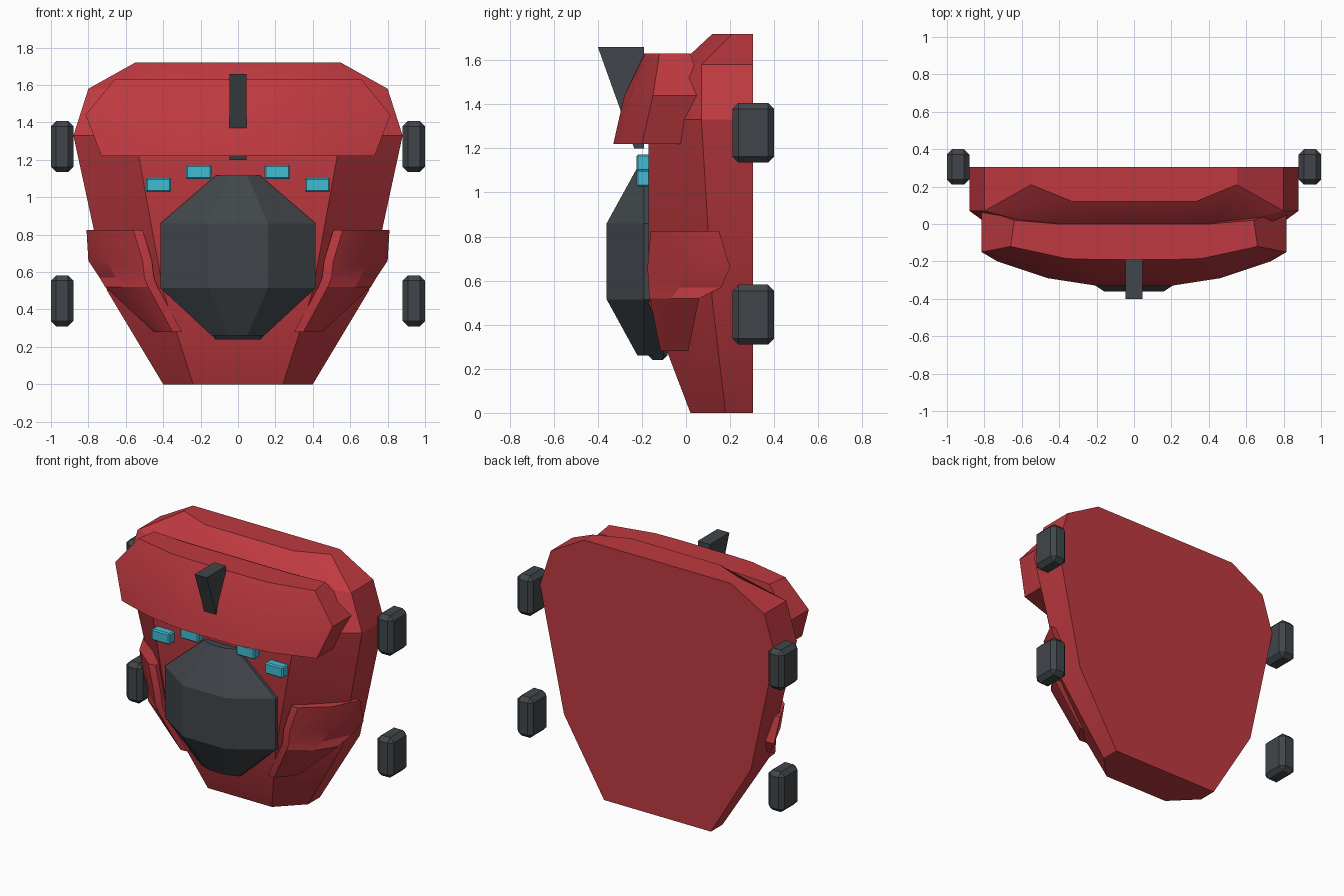
import bpy, bmesh, math
from mathutils import Vector

cube = bpy.data.objects.get("Cube")
if cube:
    bpy.data.objects.remove(cube, do_unlink=True)


def material(name, rgb):
    m = bpy.data.materials.new(name)
    m.use_nodes = True
    m.diffuse_color = (*rgb, 1)
    m.node_tree.nodes["Principled BSDF"].inputs["Base Color"].default_value = (*rgb, 1)
    return m


RED = material("red paint", (0.52, 0.042, 0.052))
DARK = material("dark grey", (0.052, 0.061, 0.069))
CYAN = material("cyan", (0.055, 0.5, 0.65))


def finish(name, bm, mat, smooth=False):
    bmesh.ops.recalc_face_normals(bm, faces=bm.faces)
    mesh = bpy.data.meshes.new(name)
    bm.to_mesh(mesh)
    bm.free()
    mesh.materials.append(mat)
    ob = bpy.data.objects.new(name, mesh)
    bpy.context.collection.objects.link(ob)
    if smooth:
        bpy.ops.object.select_all(action='DESELECT')
        ob.select_set(True)
        bpy.context.view_layer.objects.active = ob
        bpy.ops.object.shade_smooth_by_angle(angle=math.radians(25))
    return ob


def loft(name, slices, mat, smooth=False):
    """Skin horizontal outlines given as (z, [(x, y), ...])."""
    bm = bmesh.new()
    rings = [[bm.verts.new((x, y, z)) for x, y in pts] for z, pts in slices]
    n = len(rings[0])
    for a, b in zip(rings, rings[1:]):
        for i in range(n):
            j = (i + 1) % n
            bm.faces.new((a[i], a[j], b[j], b[i]))
    bm.faces.new(rings[0])
    bm.faces.new(rings[-1])
    return finish(name, bm, mat, smooth)


def both(half):
    """Complete a right-half outline with its mirror."""
    return half + [(-x, y) for x, y in reversed(half)]


def box(name, lo, hi, mat, bevel=0.0):
    bm = bmesh.new()
    bmesh.ops.create_cube(bm, size=1)
    lo, hi = Vector(lo), Vector(hi)
    for v in bm.verts:
        v.co = (lo + hi) / 2 + v.co * (hi - lo)
    if bevel:
        bmesh.ops.bevel(bm, geom=bm.edges[:], offset=bevel, segments=1, affect='EDGES')
    return finish(name, bm, mat)


# Head shell: front corner, side corner, flat back
shell = [
    (0.00, 0.24, 0.02, 0.40, 0.18),
    (0.50, 0.40, -0.17, 0.70, 0.12),
    (1.33, 0.55, -0.17, 0.88, 0.07),
    (1.58, 0.42, -0.03, 0.80, 0.07),
    (1.72, 0.33, 0.12, 0.55, 0.21),
]
loft("head_shell", [(z, both([(xf, yf), (xs, ys), (xs, 0.305)]))
                    for z, xf, yf, xs, ys in shell], RED, True)

# Brow visor across the forehead
brow = [
    (1.22, [(0.2, -0.33), (0.46, -0.29), (0.73, -0.20), (0.73, -0.02), (0.4, -0.02)]),
    (1.44, [(0.2, -0.28), (0.46, -0.25), (0.815, -0.15), (0.815, 0.08), (0.4, 0.02)]),
    (1.63, [(0.2, -0.19), (0.36, -0.185), (0.66, -0.12), (0.64, 0.02), (0.4, 0.0)]),
]
loft("brow_visor", [(z, both(h)) for z, h in brow], RED, True)

# Crest fin
bm = bmesh.new()
side = [(-0.40, 1.66), (-0.19, 1.66), (-0.19, 1.20), (-0.235, 1.20)]
face = bm.faces.new([bm.verts.new((-0.045, y, z)) for y, z in side])
ext = bmesh.ops.extrude_face_region(bm, geom=[face])
bmesh.ops.translate(bm, vec=(0.09, 0, 0),
                    verts=[g for g in ext["geom"] if isinstance(g, bmesh.types.BMVert)])
finish("crest_fin", bm, DARK)

# Faceted mouth guard and its chin block
guard = [
    (0.26, 0.05, -0.22, 0.14, -0.19),
    (0.515, 0.16, -0.36, 0.415, -0.19),
    (0.86, 0.16, -0.36, 0.415, -0.19),
    (1.115, 0.05, -0.22, 0.12, -0.19),
]
loft("mouth_guard", [(z, both([(xf, yf), (xs, ys), (xs, -0.10)]))
                     for z, xf, yf, xs, ys in guard], DARK)
box("chin_block", (-0.14, -0.17, 0.24), (0.14, -0.085, 0.42), DARK, 0.02)

# Cheek guards, ear blocks and eye lights on both sides
cheek = [
    (0.28, 0.30, 0.45, -0.11, 0.01),
    (0.52, 0.43, 0.71, -0.16, 0.06),
    (0.57, 0.45, 0.74, -0.165, 0.16),
    (0.66, 0.46, 0.80, -0.17, 0.20),
    (0.825, 0.51, 0.81, -0.155, 0.15),
]
for s, label in ((1, "left"), (-1, "right")):
    slices = []
    for z, xi, xo, yf, yb in cheek:
        bend = (xi + 0.7 * (xo - xi), yf + 0.42 * (yb - yf))
        outline = [(xi, yf), (xi + 0.05, yf - 0.005), bend, (xo, yb), (xi, yb)]
        slices.append((z, [(s * x, y) for x, y in outline]))
    loft(label + "_cheek_guard", slices, RED, True)

    for z, level in ((1.135, "upper"), (0.31, "lower")):
        xs = sorted((s * 0.88, s * 1.0))
        box(f"{label}_{level}_ear_block", (xs[0], 0.21, z), (xs[1], 0.40, z + 0.272),
            DARK, 0.028)

    for x, z, place in ((0.425, 1.065, "outer"), (0.21, 1.135, "inner")):
        box(f"{label}_{place}_eye", (s * x - 0.068, -0.225, z - 0.038),
            (s * x + 0.068, -0.15, z + 0.038), CYAN, 0.008)
